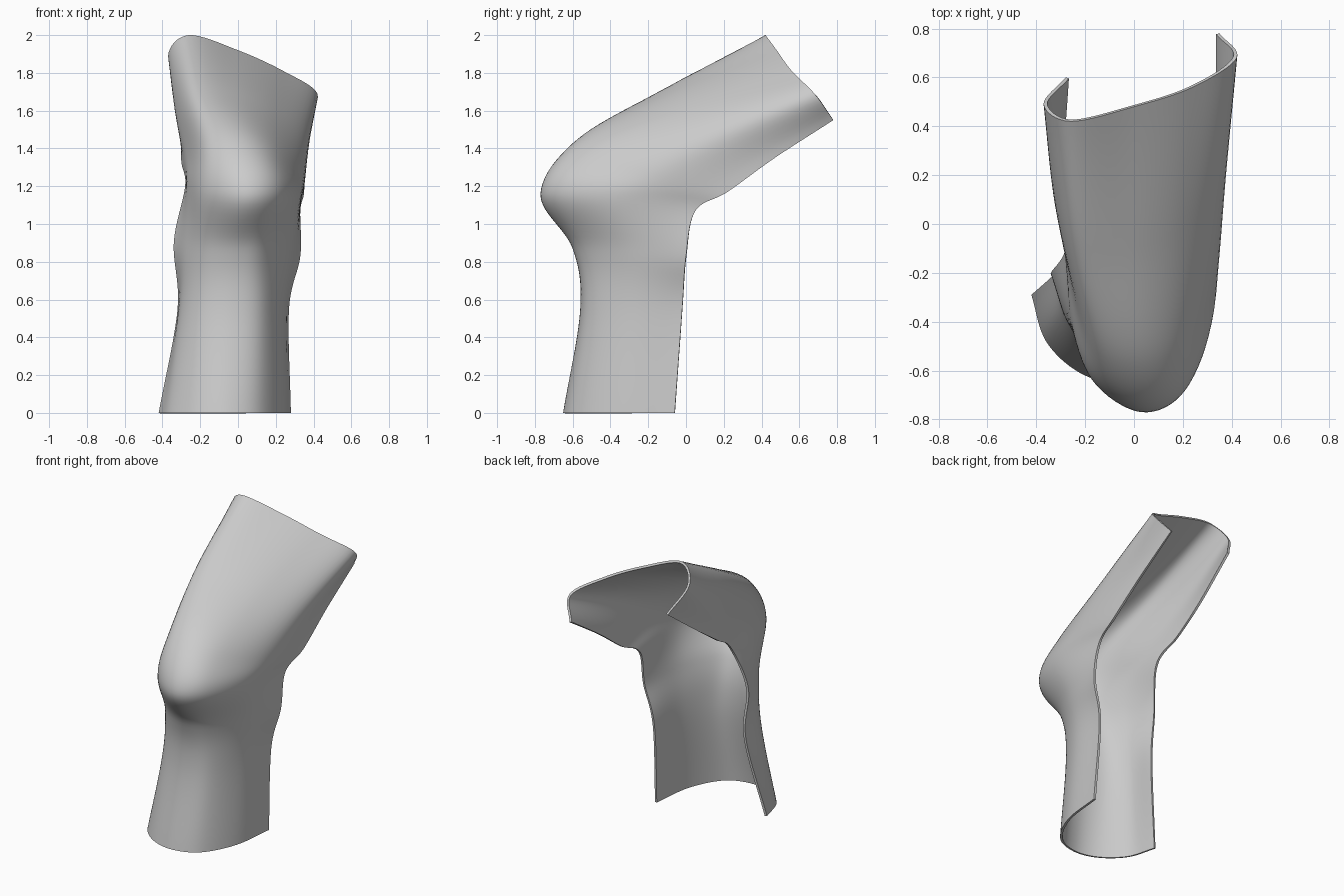
import bpy
import bmesh
from mathutils import Vector

cube = bpy.data.objects.get("Cube")
if cube:
    bpy.data.objects.remove(cube, do_unlink=True)


def material(name, value):
    mat = bpy.data.materials.new(name)
    mat.use_nodes = True
    colour = (value, value, value, 1)
    mat.diffuse_color = colour
    mat.node_tree.nodes["Principled BSDF"].inputs["Base Color"].default_value = colour
    return mat


def smooth_path(points, steps):
    """Evenly subdivide a smooth curve that passes through every point."""
    first = points[0] * 2 - points[1]
    last = points[-1] * 2 - points[-2]
    padded = [first] + list(points) + [last]
    path = []
    for a, b, c, d in zip(padded, padded[1:], padded[2:], padded[3:]):
        for i in range(steps):
            t = i / steps
            tangent_b, tangent_c = (c - a) / 2, (d - b) / 2
            path.append(b * (2 * t**3 - 3 * t**2 + 1) + tangent_b * (t**3 - 2 * t**2 + t)
                        + c * (3 * t**2 - 2 * t**3) + tangent_c * (t**3 - t**2))
    path.append(points[-1])
    return path


def loft(name, sections, across, along, thickness, mat):
    """Skin a smooth open shell through the sections and give it a wall."""
    ribs = [smooth_path([Vector(p) for p in s], across) for s in sections]
    rails = [smooth_path(rail, along) for rail in zip(*ribs)]
    bm = bmesh.new()
    grid = [[bm.verts.new(p) for p in rail] for rail in rails]
    for left, right in zip(grid, grid[1:]):
        for i in range(len(left) - 1):
            bm.faces.new((left[i], right[i], right[i + 1], left[i + 1]))
    mesh = bpy.data.meshes.new(name)
    bm.to_mesh(mesh)
    bm.free()
    mesh.materials.append(mat)
    obj = bpy.data.objects.new(name, mesh)
    bpy.context.collection.objects.link(obj)
    wall = obj.modifiers.new("wall", "SOLIDIFY")
    wall.thickness = thickness
    wall.offset = -1
    bpy.ops.object.select_all(action="DESELECT")
    obj.select_set(True)
    bpy.context.view_layer.objects.active = obj
    bpy.ops.object.modifier_apply(modifier=wall.name)
    bpy.ops.object.shade_smooth_by_angle(angle=0.7)
    return obj


# Open C-shaped ribs, each running from the right back edge round the front
shin_bottom = [(-.42, -.29, 0), (-.36, -.48, 0), (-.22, -.61, 0), (-.05, -.65, 0),
               (.12, -.58, 0), (.24, -.36, 0), (.28, -.06, 0)]
shin_middle = [(-.32, -.2, .55), (-.3, -.38, .55), (-.2, -.51, .55), (-.03, -.56, .55),
               (.13, -.51, .55), (.24, -.3, .55), (.27, -.02, .55)]
below_knee = [(-.34, -.2, .9), (-.27, -.4, .88), (-.17, -.54, .87), (0, -.6, .87),
              (.14, -.55, .87), (.27, -.32, .86), (.33, 0, .83)]
knee_tip = [(-.28, -.1, 1.2), (-.26, -.38, 1.2), (-.17, -.64, 1.18), (.03, -.77, 1.16),
            (.21, -.68, 1.16), (.32, -.38, 1.13), (.33, .05, 1.07)]
knee_top = [(-.3, .08, 1.33), (-.27, -.2, 1.37), (-.17, -.5, 1.44), (.02, -.57, 1.45),
            (.2, -.5, 1.38), (.34, -.2, 1.27), (.35, .22, 1.17)]
thigh_middle = [(-.3, .3, 1.48), (-.33, .12, 1.61), (-.24, -.08, 1.72), (-.02, -.1, 1.69),
                (.2, -.02, 1.6), (.37, .17, 1.47), (.35, .47, 1.35)]
thigh_end = [(-.28, .6, 1.7), (-.37, .49, 1.89), (-.26, .42, 2), (0, .48, 1.92),
             (.24, .56, 1.81), (.42, .68, 1.69), (.35, .78, 1.55)]

# Bent knee shell, open along the back
loft("knee_shell",
     [shin_bottom, shin_middle, below_knee, knee_tip, knee_top, thigh_middle, thigh_end],
     across=8, along=10, thickness=0.015, mat=material("plain grey", 0.6))
